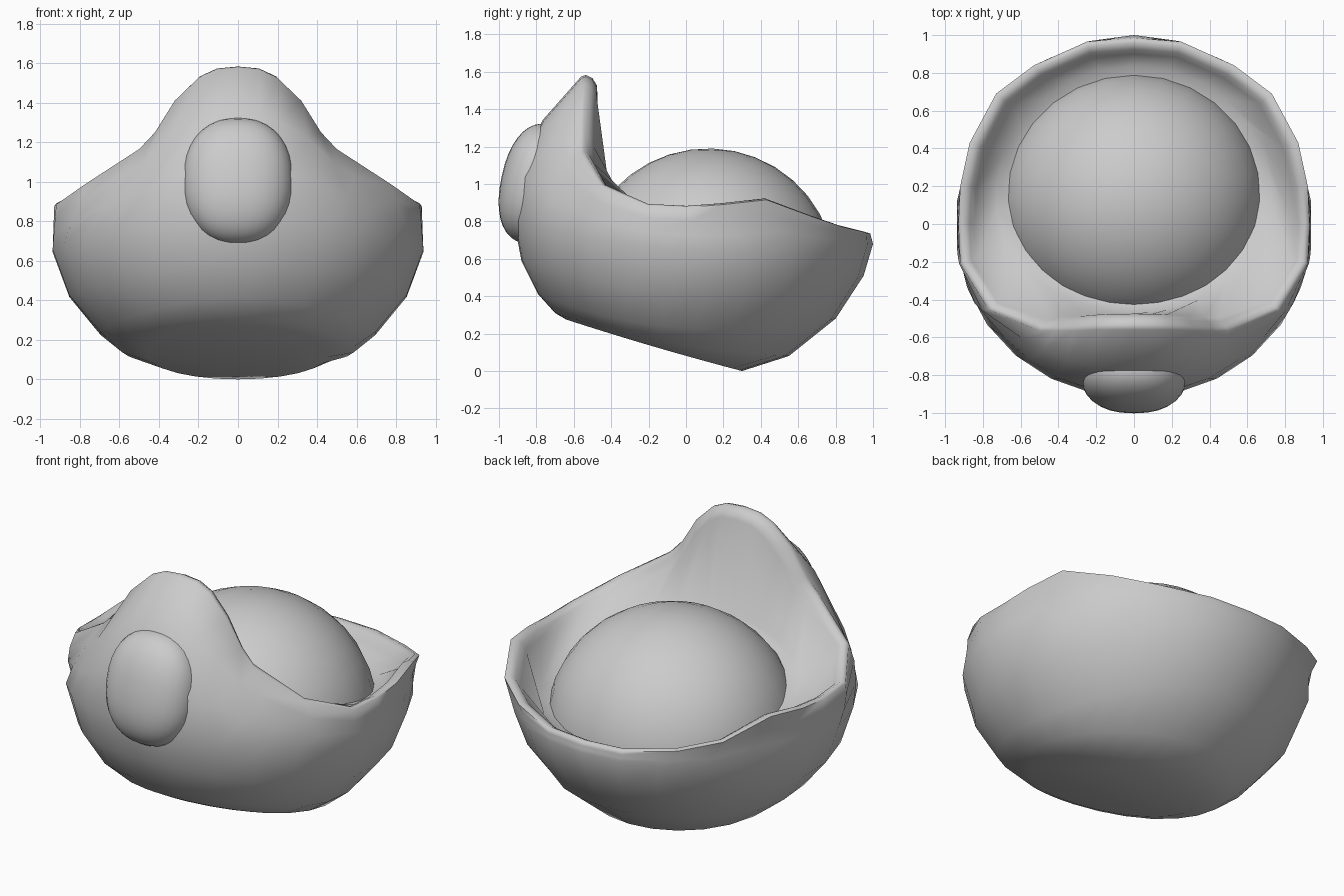
import bpy, bmesh, math
from mathutils import Vector, Matrix

if "Cube" in bpy.data.objects:
    bpy.data.objects.remove(bpy.data.objects["Cube"])

# Right half of the shell's rim, from the raised front crest round to the back
RIM = [Vector(p) for p in (
    (0, -.56, 1.575), (.11, -.56, 1.565), (.20, -.56, 1.525), (.32, -.565, 1.41),
    (.42, -.565, 1.25), (.50, -.565, 1.165), (.77, -.455, .99), (.92, -.21, .885),
    (.93, 0, .875), (.92, .20, .89), (.87, .43, .915), (.73, .69, .82),
    (.53, .84, .77), (.25, .965, .74), (0, .985, .735))]
# Matching angles around the body, closer together at the crest
ANGLES = [math.pi * k / 13 for k in [0, .5] + list(range(1, 14))]


def ring(front, side, back):
    """Half ring through a front (y,z), side (x,y,z) and back (y,z) point."""
    pts = []
    for a in ANGLES:
        c = -math.cos(a)
        yz = [s + (b - f) / 2 * c + ((b + f) / 2 - s) * c * c
              for f, s, b in zip(front, side[1:], back)]
        yz = [f * (c == -1) + v * (c != -1) for f, v in zip(front, yz)]
        pts.append(Vector((side[0] * math.sin(a), *yz)))
    return pts


def toward_centre(p, d, dz):
    v = Vector((-p.x, .1 - p.y, 0)).normalized() * d
    return p + v + Vector((0, 0, dz))


def make_object(name, bm, angle=70):
    bmesh.ops.recalc_face_normals(bm, faces=bm.faces[:])
    me = bpy.data.meshes.new(name)
    bm.to_mesh(me)
    bm.free()
    obj = bpy.data.objects.new(name, me)
    bpy.context.collection.objects.link(obj)
    bpy.ops.object.select_all(action='DESELECT')
    obj.select_set(True)
    bpy.context.view_layer.objects.active = obj
    bpy.ops.object.shade_smooth_by_angle(angle=math.radians(angle))


# Outer shell, from the tilted flat base up to the widest ring
equator = ring((-.92, .80), (.945, 0, .65), (1.0, .68))
rings = [
    ring((-.64, .275), (.46, -.17, .13), (.30, 0)),
    ring((-.70, .31), (.59, -.08, .15), (.55, .08)),
    ring((-.79, .41), (.70, -.04, .23), (.80, .28)),
    ring((-.88, .59), (.86, -.01, .42), (.95, .51)),
    equator]

# Upper shell bulges forward beneath the crest
for t in (.35, .7):
    row = []
    for e, r in zip(equator, RIM):
        p = e.lerp(r, t)
        if r.y < 0:
            p.y -= 4 * t * (1 - t) * .15 * max(0, r.z - e.z)
        row.append(p)
    rings.append(row)

# Rounded lip, inside wall and gutter floor
rings += [
    RIM,
    [toward_centre(p, .025, .008) for p in RIM],
    [toward_centre(p, .06, -.01) for p in RIM],
    [toward_centre(p, .085, -.05) for p in RIM],
    ring((-.47, .94), (.73, .15, .74), (.84, .63)),
    ring((-.40, .90), (.62, .15, .71), (.74, .62))]

bm = bmesh.new()
loops = []
for half in rings:
    full = half + [Vector((-p.x, p.y, p.z)) for p in half[-2:0:-1]]
    loops.append([bm.verts.new(p) for p in full])
for a, b in zip(loops, loops[1:]):
    for i in range(len(a)):
        j = (i + 1) % len(a)
        bm.faces.new((a[i], a[j], b[j], b[i]))
# Flat underside; the inside is closed by the dome
bm.faces.new(loops[0])
make_object("shell", bm)


def ellipsoid(name, centre, radii, tilt=0, square=1.0, cut=None):
    """Ellipsoid, optionally fuller than round and cut off flat below."""
    bm = bmesh.new()
    bmesh.ops.create_uvsphere(bm, u_segments=28, v_segments=18, radius=1)
    for v in bm.verts:
        v.co = Vector([math.copysign(abs(c) ** square, c) for c in v.co])
    m = (Matrix.Translation(centre) @ Matrix.Rotation(math.radians(tilt), 4, 'X')
         @ Matrix.Diagonal((*radii, 1)))
    bmesh.ops.transform(bm, matrix=m, verts=bm.verts[:])
    if cut is not None:
        bmesh.ops.bisect_plane(bm, geom=bm.verts[:] + bm.edges[:] + bm.faces[:],
                               plane_co=(0, 0, cut), plane_no=(0, 0, 1),
                               clear_inner=True)
    make_object(name, bm)


# Dome filling the inside of the shell, only its cap exists
ellipsoid("inner_dome", (0, .12, .53), (.70, .675, .66), tilt=-2, cut=.60)

# Rounded boss on the front of the crest
ellipsoid("front_boss", (0, -.80, 1.0), (.28, .19, .325), tilt=-12, square=.88)
